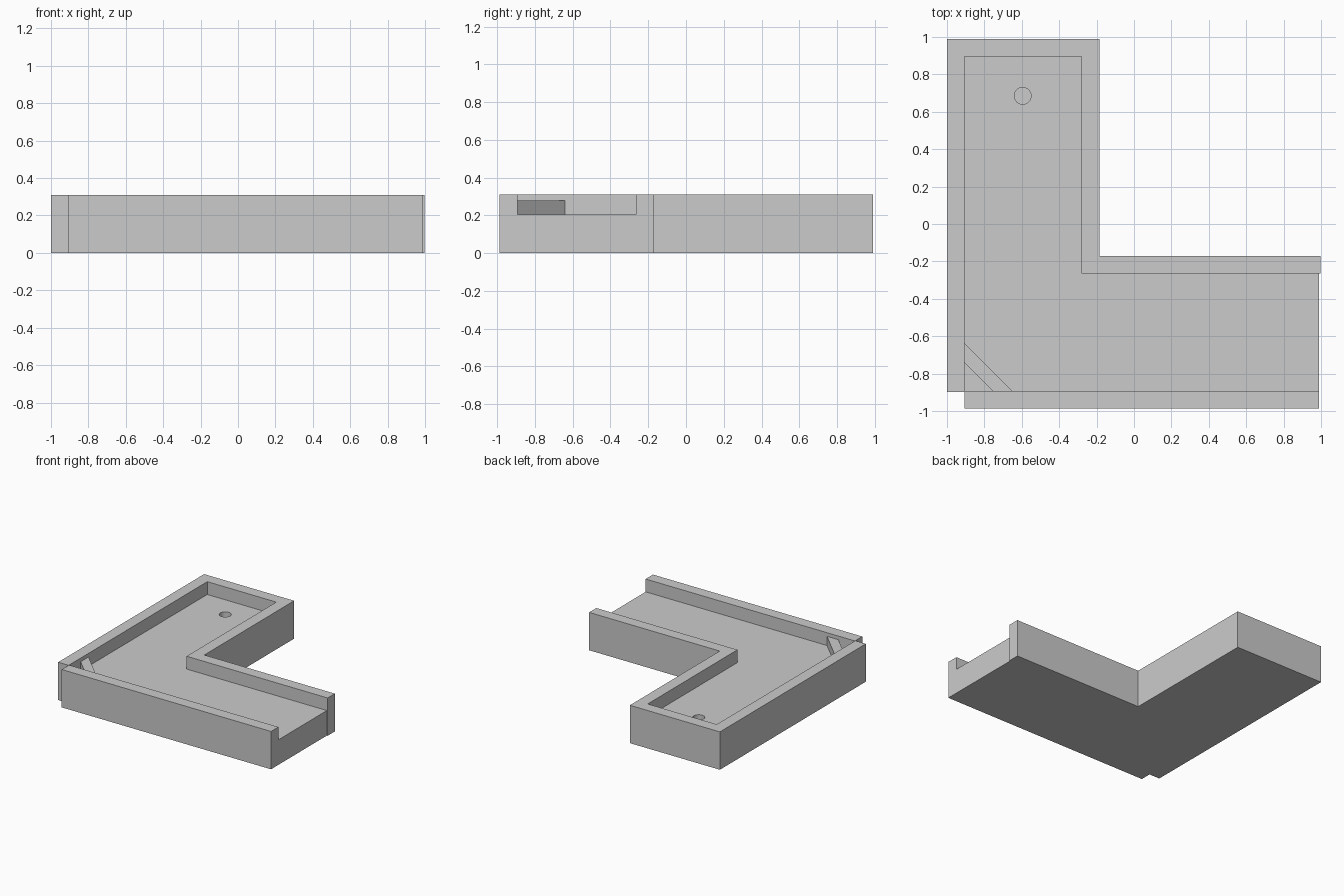
import bpy, bmesh

if "Cube" in bpy.data.objects:
    bpy.data.objects.remove(bpy.data.objects["Cube"])


def prism(name, outline, z0, z1):
    """Extrude a counter-clockwise outline from z0 up to z1."""
    bm = bmesh.new()
    base = bm.faces.new([bm.verts.new((x, y, z0)) for x, y in outline])
    top = bmesh.ops.extrude_face_region(bm, geom=[base])["geom"]
    bmesh.ops.translate(bm, vec=(0, 0, z1 - z0),
                        verts=[g for g in top if isinstance(g, bmesh.types.BMVert)])
    bmesh.ops.recalc_face_normals(bm, faces=bm.faces)
    mesh = bpy.data.meshes.new(name)
    bm.to_mesh(mesh)
    bm.free()
    obj = bpy.data.objects.new(name, mesh)
    bpy.context.collection.objects.link(obj)
    return obj


def wall(name, x0, x1, y0, y1):
    return prism(name, [(x0, y0), (x1, y0), (x1, y1), (x0, y1)], 0, WALL_H)


WALL_H, FLOOR_H = 0.31, 0.205

# L-shaped floor slab, open at the right end
floor = prism("floor", [(-0.905, -0.892), (0.99, -0.892), (0.99, -0.265),
                        (-0.28, -0.265), (-0.28, 0.895), (-0.905, 0.895)], 0, FLOOR_H)

# Round blind hole in the floor
bpy.ops.mesh.primitive_cylinder_add(vertices=32, radius=0.045, depth=0.2,
                                    location=(-0.595, 0.685, FLOOR_H))
cutter = bpy.context.object
cutter.name = "hole_cutter"
cutter.hide_render = True
cut = floor.modifiers.new("hole", 'BOOLEAN')
cut.object = cutter
cut.operation = 'DIFFERENCE'
cut.solver = 'EXACT'
bpy.context.view_layer.objects.active = floor
bpy.ops.object.modifier_apply(modifier=cut.name)
bpy.data.objects.remove(cutter, do_unlink=True)

# Straight outer walls
wall("left_wall", -1.0, -0.905, -0.897, 0.99)
wall("front_wall", -0.905, 0.99, -0.987, -0.892)
wall("back_wall", -0.905, -0.28, 0.895, 0.99)

# Walls along the inside of the bend
prism("inner_wall", [(-0.28, -0.265), (0.997, -0.265), (0.997, -0.172),
                     (-0.185, -0.172), (-0.185, 0.99), (-0.28, 0.99)], 0, WALL_H)

# Diagonal bumper across the corner
prism("corner_bumper", [(-0.905, -0.742), (-0.755, -0.892),
                        (-0.652, -0.892), (-0.905, -0.64)], FLOOR_H, 0.28)
